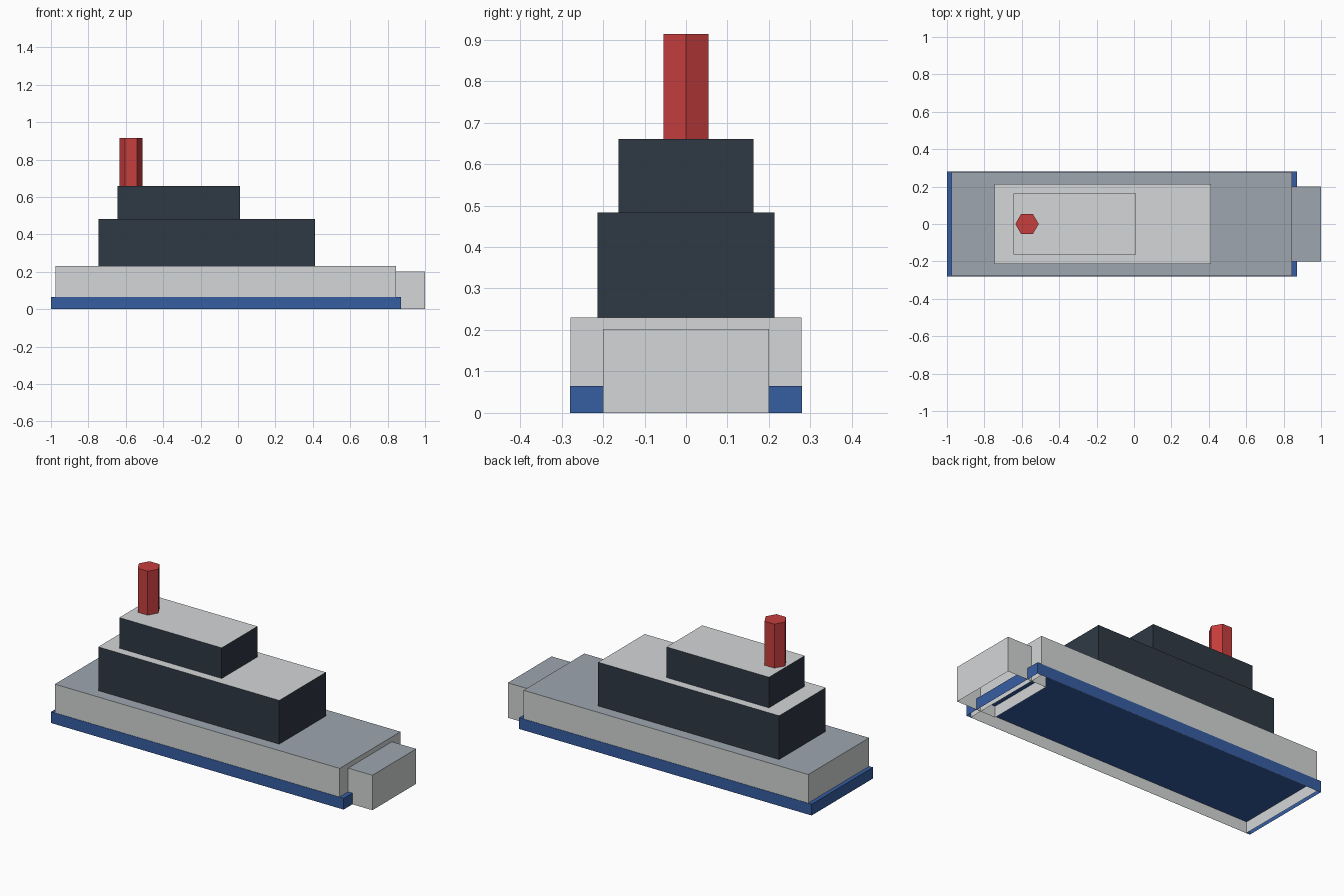
import bpy, bmesh
from mathutils import Matrix, Vector

cube = bpy.data.objects.get("Cube")
if cube:
    bpy.data.objects.remove(cube, do_unlink=True)


def material(name, rgb):
    """Flat material from an 8-bit display colour, stored as linear."""
    linear = []
    for c in rgb:
        c /= 255
        linear.append(c / 12.92 if c < 0.04 else ((c + 0.055) / 1.055) ** 2.4)
    mat = bpy.data.materials.new(name)
    mat.use_nodes = True
    mat.diffuse_color = (*linear, 1)
    bsdf = next(n for n in mat.node_tree.nodes if n.type == 'BSDF_PRINCIPLED')
    bsdf.inputs["Base Color"].default_value = (*linear, 1)
    return mat


light_grey = material("light grey", (212, 214, 215))
deck_grey = material("deck grey", (158, 166, 175))
navy = material("dark slate", (47, 57, 69))
blue = material("keel blue", (54, 94, 162))
red = material("funnel red", (199, 62, 62))


def finish(name, bm, side, top):
    """Open the underside, colour the top face and make the object."""
    bm.normal_update()
    under = [f for f in bm.faces if f.normal.z < -0.5]
    bmesh.ops.delete(bm, geom=under, context='FACES')
    for f in bm.faces:
        f.material_index = 1 if f.normal.z > 0.5 else 0
    mesh = bpy.data.meshes.new(name)
    bm.to_mesh(mesh)
    bm.free()
    mesh.materials.append(side)
    mesh.materials.append(top)
    bpy.context.collection.objects.link(bpy.data.objects.new(name, mesh))


def block(name, x0, x1, half_width, z0, z1, side, top):
    bm = bmesh.new()
    centre = Vector(((x0 + x1) / 2, 0, (z0 + z1) / 2))
    size = Vector((x1 - x0, 2 * half_width, z1 - z0))
    bmesh.ops.create_cube(bm, size=1, matrix=Matrix.LocRotScale(centre, None, size))
    finish(name, bm, side, top)


# Hull: blue waterline shell around the grey body, with the bow block
block("keel", -1.0, 0.872, 0.28, 0, 0.065, blue, blue)
block("hull", -0.977, 0.845, 0.278, 0, 0.23, light_grey, deck_grey)
block("bow", 0.75, 1.0, 0.2, 0, 0.202, light_grey, deck_grey)

# Stepped cabins
block("lower_cabin", -0.745, 0.413, 0.213, 0.23, 0.483, navy, light_grey)
block("upper_cabin", -0.645, 0.01, 0.163, 0.483, 0.66, navy, light_grey)

# Six-sided funnel
bm = bmesh.new()
bmesh.ops.create_cone(bm, cap_ends=True, segments=6, radius1=0.0625, radius2=0.0625,
                      depth=0.254, matrix=Matrix.Translation((-0.572, 0, 0.787)))
# Point two corners along the length of the ship
if max(v.co.y for v in bm.verts) > 0.06:
    bmesh.ops.rotate(bm, verts=bm.verts, cent=(-0.572, 0, 0),
                     matrix=Matrix.Rotation(0.5236, 3, 'Z'))
finish("funnel", bm, red, red)
